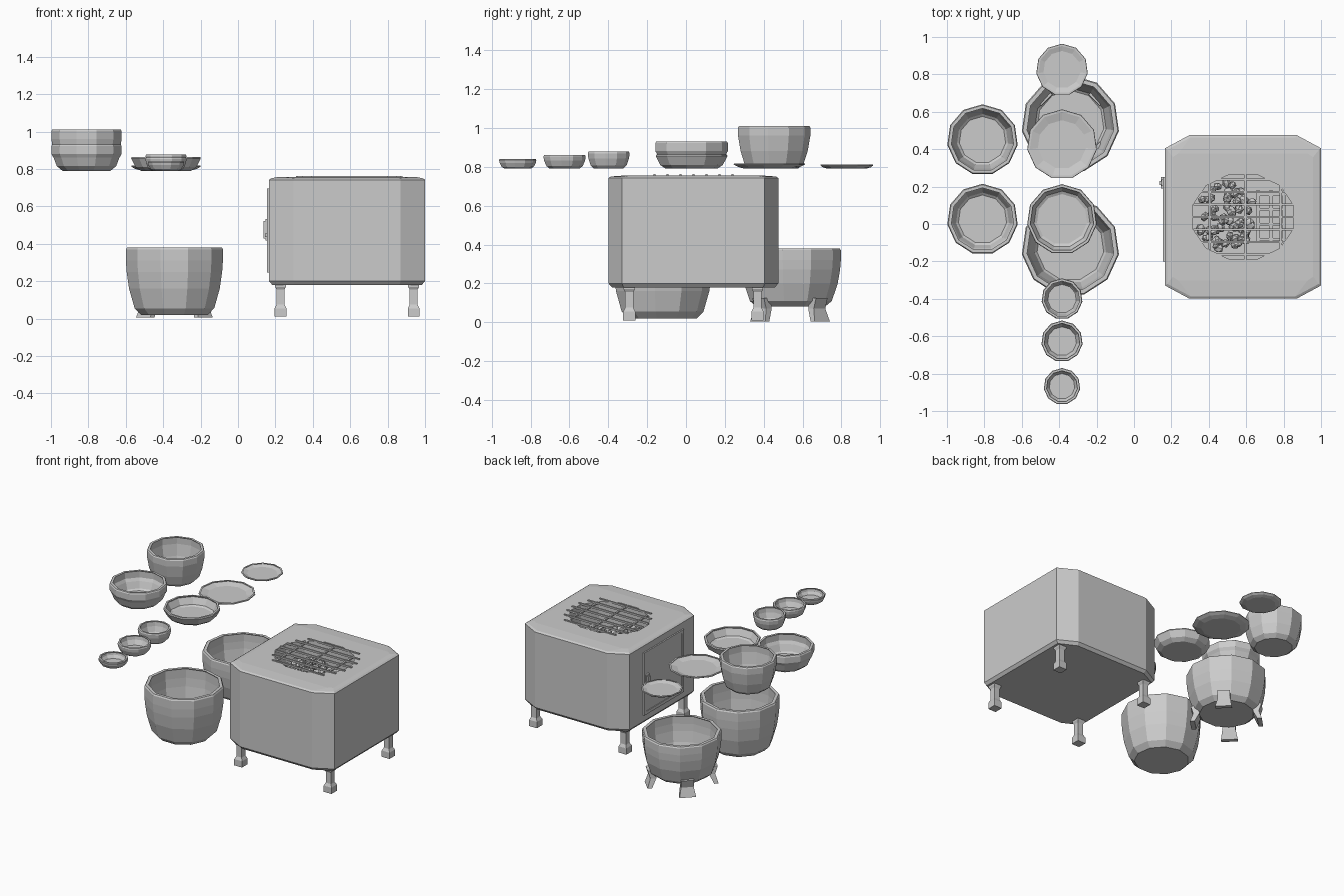
import bpy, bmesh, math, random
from mathutils import Matrix, Vector

random.seed(4)
cube = bpy.data.objects.get("Cube")
if cube:
    bpy.data.objects.remove(cube)

grey = bpy.data.materials.new("plain grey")
grey.use_nodes = True
COLOUR = (0.6, 0.6, 0.6, 1)
grey.diffuse_color = COLOUR
grey.node_tree.nodes["Principled BSDF"].inputs["Base Color"].default_value = COLOUR


def finish(name, bm, loc=(0, 0, 0)):
    bmesh.ops.recalc_face_normals(bm, faces=bm.faces)
    mesh = bpy.data.meshes.new(name)
    bm.to_mesh(mesh)
    bm.free()
    mesh.materials.append(grey)
    obj = bpy.data.objects.new(name, mesh)
    obj.location = loc
    bpy.context.collection.objects.link(obj)
    return obj


def ring(bm, points, z):
    return [bm.verts.new((x, y, z)) for x, y in points]


def bridge(bm, a, b):
    n = len(a)
    for i in range(n):
        j = (i + 1) % n
        bm.faces.new((a[i], a[j], b[j], b[i]))


def round_points(rx, ry, sides, turn=math.pi / 2):
    return [(rx * math.cos(turn + math.tau * i / sides),
             ry * math.sin(turn + math.tau * i / sides)) for i in range(sides)]


def loft(bm, sections, caps=(True, True)):
    rings = [ring(bm, pts, z) for pts, z in sections]
    for a, b in zip(rings, rings[1:]):
        bridge(bm, a, b)
    if caps[0]:
        bm.faces.new(rings[0])
    if caps[1]:
        bm.faces.new(rings[-1])
    return rings


def box(bm, centre, size):
    bmesh.ops.create_cube(bm, size=1, matrix=Matrix.Translation(centre) @ Matrix.Diagonal((*size, 1)))


def vessel(name, x, y, z, outer, wall, floor):
    """Thick-walled eleven-sided vessel from an outer profile of (radius, height)."""
    inner = [(r - wall, h) for r, h in outer[:0:-1]]
    low = outer[0][1] + floor
    inner = [p for p in inner if p[1] > low + 0.005] + [(outer[0][0], low)]
    bm = bmesh.new()
    loft(bm, [(round_points(r, r, 11), h) for r, h in outer + inner])
    return finish(name, bm, (x, y, z))


# Large pots
pot = [(0.18, 0), (0.215, 0.035), (0.245, 0.14), (0.258, 0.23), (0.262, 0.29), (0.262, 0.35), (0.256, 0.36)]
vessel("large_pot", -0.34, -0.125, 0.02, pot, 0.022, 0.02)
footed = [(r, h * 0.83) for r, h in pot]
vessel("footed_pot", -0.34, 0.535, 0.08, footed, 0.022, 0.02)

# Flared feet of the second pot
for i, side in enumerate(("left_back", "right_back", "right_front", "left_front")):
    bm = bmesh.new()
    sections = []
    for near, far, half, z in ((0.205, 0.235, 0.055, 0.005), (0.175, 0.215, 0.042, 0.07), (0.18, 0.232, 0.042, 0.125)):
        sections.append(([(near, -half), (far, -half), (far, half), (near, half)], z))
    loft(bm, sections)
    bmesh.ops.rotate(bm, verts=bm.verts, matrix=Matrix.Rotation(math.pi / 4 + i * math.pi / 2, 3, "Z"))
    finish("pot_foot_" + side, bm, (-0.34, 0.535, 0))

# Bowls and plates
SHELF = 0.79
vessel("tall_bowl", -0.81, 0.45, SHELF,
       [(0.125, 0), (0.155, 0.025), (0.176, 0.09), (0.19, 0.17), (0.19, 0.212), (0.185, 0.22)], 0.017, 0.015)
vessel("deep_bowl", -0.81, 0.025, SHELF,
       [(0.13, 0), (0.16, 0.025), (0.178, 0.07), (0.19, 0.09), (0.19, 0.132), (0.185, 0.14)], 0.017, 0.015)
vessel("dish", -0.385, 0.025, SHELF,
       [(0.135, 0), (0.165, 0.02), (0.188, 0.065), (0.185, 0.073)], 0.014, 0.012)
vessel("large_plate", -0.385, 0.425, SHELF,
       [(0.13, 0), (0.165, 0.01), (0.188, 0.022), (0.186, 0.027)], 0.012, 0.01)
vessel("small_plate", -0.385, 0.825, SHELF,
       [(0.1, 0), (0.125, 0.007), (0.139, 0.017), (0.137, 0.021)], 0.01, 0.008)
for size, y, r, h in (("large", -0.4, 0.11, 0.088), ("medium", -0.627, 0.111, 0.07), ("small", -0.868, 0.098, 0.05)):
    vessel(size + "_cup", -0.385, y, SHELF,
           [(r * 0.7, 0), (r * 0.86, h * 0.2), (r * 0.97, h * 0.6), (r, h * 0.9), (r * 0.97, h)], 0.012, 0.01)


# Stove body with a rounded fire opening in its top
SX, SY = 0.583, 0.038


def octagon(hx, hy, cx, cy):
    return [(hx, cy - hy), (hx, hy - cy), (hx - cx, hy), (cx - hx, hy),
            (-hx, hy - cy), (-hx, cy - hy), (cx - hx, -hy), (hx - cx, -hy)]


bm = bmesh.new()
shell = loft(bm, [(octagon(0.4, 0.42, 0.12, 0.06), 0.18),
                  (octagon(0.417, 0.437, 0.13, 0.07), 0.2),
                  (octagon(0.417, 0.437, 0.13, 0.07), 0.742),
                  (octagon(0.405, 0.425, 0.125, 0.067), 0.75),
                  (octagon(0.375, 0.34, 0.03, 0.02), 0.756)], caps=(True, False))
pit_shape = round_points(0.28, 0.235, 12, math.pi / 12)
pit = loft(bm, [(pit_shape, 0.756), (pit_shape, 0.58)], caps=(False, True))
rim = []
for loop in (shell[-1], pit[0]):
    rim += [bm.edges.get((loop[i - 1], loop[i])) for i in range(len(loop))]
bmesh.ops.triangle_fill(bm, edges=rim, use_beauty=True, normal=(0, 0, 1))
finish("stove_body", bm, (SX, SY, 0))

# Stove legs with block feet
for sx, x_name in ((-1, "right"), (1, "left")):
    for sy, y_name in ((-1, "front"), (1, "back")):
        bm = bmesh.new()
        loft(bm, [([(-h, -h), (h, -h), (h, h), (-h, h)], z) for h, z in
                  ((0.031, 0.01), (0.031, 0.055), (0.021, 0.075), (0.021, 0.155), (0.029, 0.17), (0.029, 0.185))])
        finish(f"stove_leg_{y_name}_{x_name}", bm, (SX + sx * 0.356, SY + sy * 0.33, 0))

# Grill over the opening
bm = bmesh.new()
for i in range(-3, 4):
    y = i * 0.067
    half = 0.285 * math.sqrt(1 - (y / 0.29) ** 2)
    box(bm, (0, y, 0.757), (2 * half, 0.011, 0.012))
for x in (-0.19, 0, 0.19):
    half = 0.235 * math.sqrt(1 - (x / 0.285) ** 2)
    box(bm, (x, 0, 0.75), (0.013, 2 * half, 0.01))
finish("grill", bm, (SX + 0.012, SY, 0))

# Ash grate at the bottom of the pit
bm = bmesh.new()
for x in (0.08, 0.15, 0.22):
    box(bm, (x, 0, 0.59), (0.02, 0.28, 0.02))
for y in (-0.12, -0.04, 0.04, 0.12):
    box(bm, (0.15, y, 0.588), (0.16, 0.014, 0.016))
finish("ash_grate", bm, (SX, SY, 0))

# Heap of coals
bm = bmesh.new()
for i in range(70):
    angle = random.uniform(0, math.tau)
    reach = math.sqrt(random.random())
    spot = Vector((-0.09 + 0.155 * reach * math.cos(angle), 0.18 * reach * math.sin(angle), 0.69 - 0.06 * reach))
    if (spot.x / 0.25) ** 2 + (spot.y / 0.2) ** 2 > 1:
        continue
    turn = Matrix.Rotation(random.uniform(0, math.tau), 4, Vector((random.random(), 1, random.random())))
    scale = Matrix.Diagonal((random.uniform(0.8, 1.2), random.uniform(0.8, 1.2), 0.8, 1))
    bmesh.ops.create_icosphere(bm, subdivisions=1, radius=0.026, matrix=Matrix.Translation(spot) @ turn @ scale)
finish("coals", bm, (SX, SY, 0))

# Door frame, panel and handle
bm = bmesh.new()
for s in (-1, 1):
    box(bm, (0, s * 0.214, 0.47), (0.012, 0.022, 0.45))
    box(bm, (0, 0, 0.47 + s * 0.214), (0.012, 0.406, 0.022))
box(bm, (0.002, 0, 0.47), (0.006, 0.406, 0.406))
finish("stove_door", bm, (0.162, 0.025, 0))
bm = bmesh.new()
box(bm, (0.154, 0.22, 0.475), (0.014, 0.035, 0.115))
box(bm, (0.143, 0.22, 0.475), (0.012, 0.022, 0.095))
box(bm, (0.15, 0.22, 0.445), (0.012, 0.06, 0.018))
finish("door_handle", bm)
